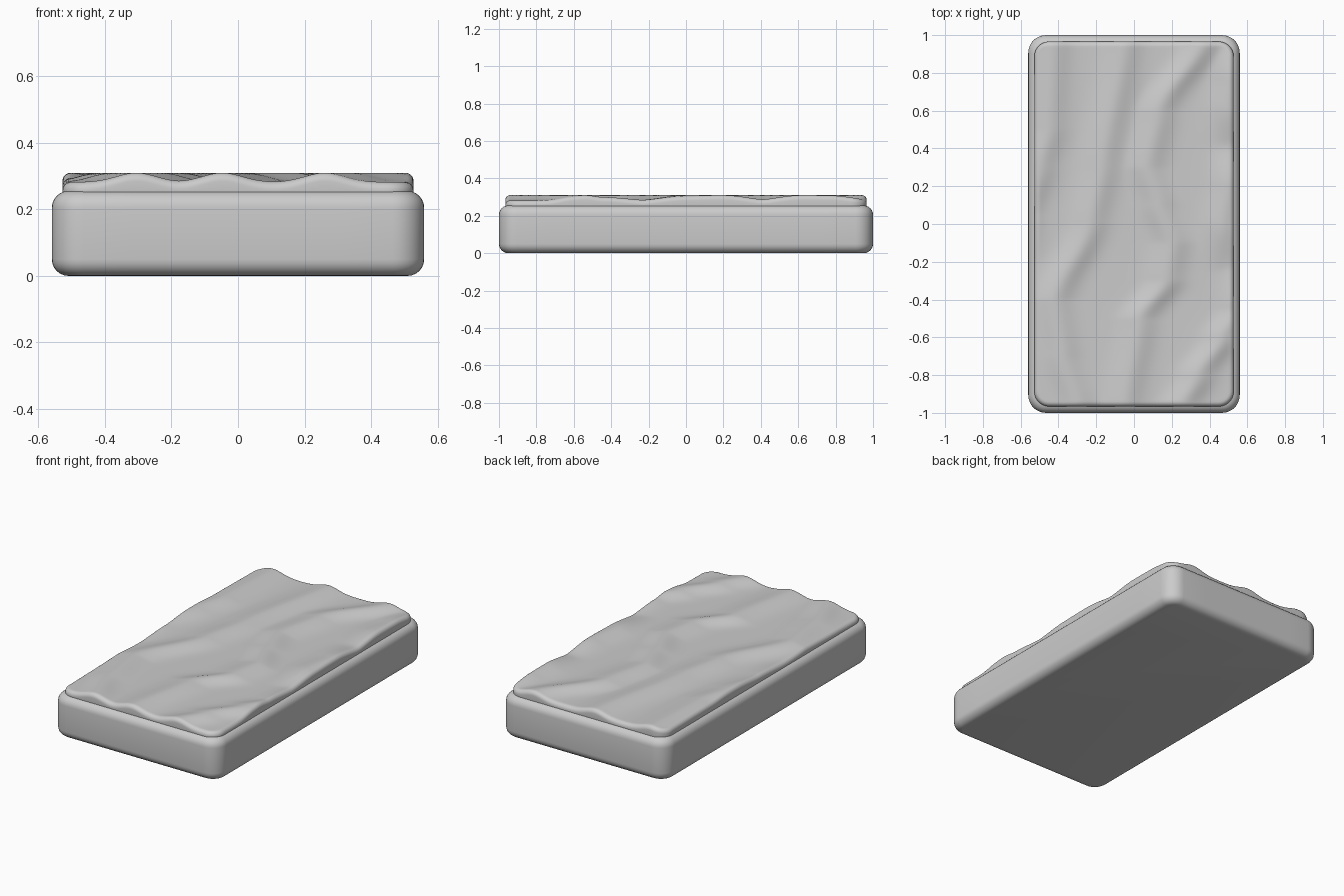
import bpy, bmesh, math

if "Cube" in bpy.data.objects:
    bpy.data.objects.remove(bpy.data.objects["Cube"])

grey = bpy.data.materials.new("light_grey")
grey.use_nodes = True
grey.diffuse_color = (0.6, 0.6, 0.6, 1)
grey.node_tree.nodes["Principled BSDF"].inputs["Base Color"].default_value = grey.diffuse_color

# Fold crests of the cover: (y, x) points along each crest
CRESTS = [
    [(0.05, -0.58), (0.3, -0.5), (0.5, -0.45), (0.97, -0.43)],
    [(-0.97, -0.3), (-0.7, -0.38), (-0.4, -0.42), (0, -0.23), (0.3, -0.17), (0.97, -0.05)],
    [(-0.97, -0.05), (-0.5, 0.03), (-0.3, 0.17), (-0.1, 0.2), (0.1, 0.13),
     (0.3, 0.07), (0.6, 0.13), (0.97, 0.37)],
    [(-0.97, 0.25), (-0.8, 0.34), (-0.6, 0.47), (-0.45, 0.56)],
    [(0.0, 0.47), (0.2, 0.5)],
    [(0.62, 0.5), (0.76, 0.52)],
]


def smooth(t):
    t = max(0, min(1, t))
    return t * t * (3 - 2 * t)


def crest_x(points, y):
    if y <= points[0][0]:
        return points[0][1]
    for (y0, x0), (y1, x1) in zip(points, points[1:]):
        if y <= y1:
            return x0 + (x1 - x0) * smooth((y - y0) / (y1 - y0)) * 0.5 \
                + (x1 - x0) * (y - y0) / (y1 - y0) * 0.5
    return points[-1][1]


def fold_height(x, y):
    total = 0
    for points in CRESTS:
        outside = max(points[0][0] - y, y - points[-1][0], 0)
        fade = 1 - smooth(outside / 0.28)
        d = (x - crest_x(points, y)) / 0.085
        total += (fade * math.exp(-d * d)) ** 2
    return 0.282 + 0.028 * min(1, math.sqrt(total))


def samples(half, radius, count):
    """Even spacing along a side, with finer steps in both corners."""
    inner = half - radius
    corner = [inner + radius * i / 5 for i in range(1, 6)]
    middle = [inner * (2 * i / count - 1) for i in range(count + 1)]
    return [-c for c in reversed(corner)] + middle + corner


def rounded_slab(name, hx, hy, corner, edge, counts, height, bottom, bottom_edge):
    """Slab with rounded plan corners and a rolled rim around a shaped top."""
    ix, iy, r = hx - edge, hy - edge, corner - edge
    bm = bmesh.new()

    def core(x, y):
        return (max(r - ix, min(ix - r, x)), max(r - iy, min(iy - r, y)))

    # Top surface, with the corners pulled in to arcs
    rows = []
    for y in samples(iy, r, counts[1]):
        row = []
        for x in samples(ix, r, counts[0]):
            cx, cy = core(x, y)
            dx, dy = x - cx, y - cy
            if dx and dy:
                k = max(abs(dx), abs(dy)) / math.hypot(dx, dy)
                dx, dy = dx * k, dy * k
            px, py = cx + dx, cy + dy
            row.append(bm.verts.new((px, py, height(px, py))))
        rows.append(row)
    for a, b in zip(rows, rows[1:]):
        for i in range(len(a) - 1):
            bm.faces.new((a[i], a[i + 1], b[i + 1], b[i]))

    # Rim profile: outward offset, drop from the top, height above the bottom
    rim = (rows[0] + [row[-1] for row in rows[1:]]
           + rows[-1][-2::-1] + [row[0] for row in rows[-2:0:-1]])
    steps = 6
    angles = [math.pi / 2 * i / steps for i in range(steps + 1)]
    profile = [(edge * math.sin(a), edge * (1 - math.cos(a)), None) for a in angles[1:]]
    profile += [(edge - bottom_edge * (1 - math.cos(a)), 0,
                 bottom + bottom_edge * (1 - math.sin(a))) for a in angles]
    start = [v.co.copy() for v in rim]
    loop = rim
    for out, drop, level in profile:
        ring = []
        for p in start:
            cx, cy = core(p.x, p.y)
            nx, ny = p.x - cx, p.y - cy
            n = math.hypot(nx, ny)
            z = p.z - drop if level is None else level
            ring.append(bm.verts.new((p.x + nx / n * out, p.y + ny / n * out, z)))
        for i in range(len(ring)):
            j = (i + 1) % len(ring)
            bm.faces.new((loop[i], ring[i], ring[j], loop[j]))
        loop = ring
    bm.faces.new(loop)
    # Ring order at the flat bottom is already the reverse of the top
    bmesh.ops.recalc_face_normals(bm, faces=bm.faces)

    mesh = bpy.data.meshes.new(name)
    bm.to_mesh(mesh)
    bm.free()
    mesh.materials.append(grey)
    obj = bpy.data.objects.new(name, mesh)
    bpy.context.collection.objects.link(obj)
    bpy.ops.object.select_all(action='DESELECT')
    obj.select_set(True)
    bpy.context.view_layer.objects.active = obj
    bpy.ops.object.shade_smooth_by_angle(angle=math.radians(40))
    return obj


# Mattress block
rounded_slab("mattress", 0.56, 1.0, 0.095, 0.05, (6, 10),
             lambda x, y: 0.255, 0.0, 0.05)

# Rumpled cover lying on top
rounded_slab("cover", 0.528, 0.966, 0.08, 0.025, (70, 120),
             fold_height, 0.246, 0.008)
